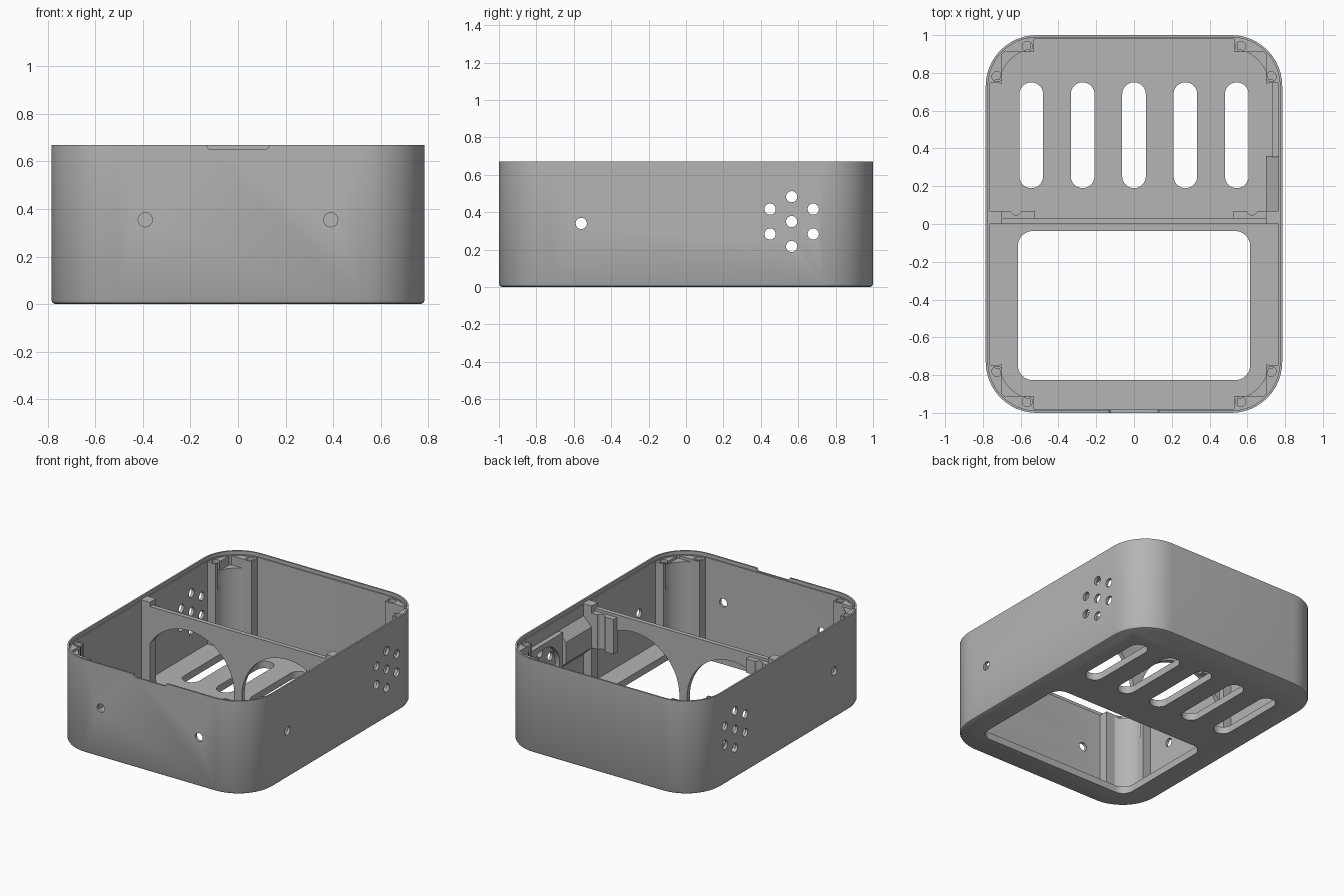
import bpy, bmesh, math
from mathutils import Vector

cube = bpy.data.objects.get("Cube")
if cube:
    bpy.data.objects.remove(cube)

HX, HY, R, TOP, FLOOR = 0.785, 1.0, 0.27, 0.67, 0.05
CX, CY = HX - R, HY - R          # centre of a rounded corner

grey = bpy.data.materials.new("matte_grey")
grey.use_nodes = True
grey.diffuse_color = (0.46, 0.46, 0.46, 1)
bsdf = grey.node_tree.nodes["Principled BSDF"]
bsdf.inputs["Base Color"].default_value = (0.46, 0.46, 0.46, 1)
bsdf.inputs["Roughness"].default_value = 0.7


def arc(cx, cy, r, a, b, n=12):
    steps = [math.radians(a + (b - a) * i / n) for i in range(n + 1)]
    return [(cx + r * math.cos(t), cy + r * math.sin(t)) for t in steps]


def rounded(hx, hy, r, cx=0, cy=0, n=12):
    pts = []
    for k, (sx, sy) in enumerate([(1, 1), (-1, 1), (-1, -1), (1, -1)]):
        pts += arc(cx + sx * (hx - r), cy + sy * (hy - r), r, 90 * k, 90 * k + 90, n)
    return pts


def loft(name, rings):
    """Closed solid through rings of 3D points with equal counts."""
    bm = bmesh.new()
    rows = [[bm.verts.new(p) for p in ring] for ring in rings]
    for a, b in zip(rows, rows[1:]):
        for i in range(len(a)):
            j = (i + 1) % len(a)
            bm.faces.new((a[i], a[j], b[j], b[i]))
    bm.faces.new(rows[0])
    bm.faces.new(rows[-1])
    bmesh.ops.remove_doubles(bm, verts=bm.verts, dist=1e-5)
    bmesh.ops.recalc_face_normals(bm, faces=bm.faces)
    mesh = bpy.data.meshes.new(name)
    bm.to_mesh(mesh)
    bm.free()
    mesh.materials.append(grey)
    obj = bpy.data.objects.new(name, mesh)
    bpy.context.collection.objects.link(obj)
    return obj


def prism(name, pts, lo, hi, axis="z"):
    """Extrude a 2D outline along an axis."""
    place = {"z": lambda u, v, w: (u, v, w),
             "y": lambda u, v, w: (u, w, v),
             "x": lambda u, v, w: (w, u, v)}[axis]
    return loft(name, [[place(u, v, w) for u, v in pts] for w in (lo, hi)])


def box(name, x0, x1, y0, y1, z0, z1):
    return prism(name, [(x0, y0), (x1, y0), (x1, y1), (x0, y1)], z0, z1)


def hole(u, v, r, lo, hi, axis, n=24):
    return prism("cutter", arc(u, v, r, 0, 360 - 360 / n, n - 1), lo, hi, axis)


def cut(obj, cutters):
    for c in cutters:
        c.hide_render = True
        mod = obj.modifiers.new("cut", "BOOLEAN")
        mod.operation, mod.solver, mod.object = "DIFFERENCE", "EXACT", c
    bpy.context.view_layer.update()
    deps = bpy.context.evaluated_depsgraph_get()
    mesh = bpy.data.meshes.new_from_object(obj.evaluated_get(deps))
    obj.modifiers.clear()
    obj.data = mesh
    for c in cutters:
        bpy.data.objects.remove(c)


def shell_ring(z, inset):
    return [(x, y, z) for x, y in rounded(HX - inset, HY - inset, R - inset)]


parts = []

# Case: tray with a softened bottom edge and a stepped rim
case = loft("case", [shell_ring(0, 0.016), shell_ring(0.005, 0.006),
                     shell_ring(0.016, 0), shell_ring(TOP, 0)])
cutters = [loft("cutter", [shell_ring(FLOOR, 0.02), shell_ring(0.8, 0.02)]),
           loft("cutter", [shell_ring(0.645, 0.012), shell_ring(0.81, 0.012)])]
# Floor opening and ventilation slots
cutters.append(prism("cutter", rounded(0.615, 0.395, 0.08, 0, -0.432), -0.1, 0.2))
for i in range(-2, 3):
    cutters.append(prism("cutter", rounded(0.0625, 0.28, 0.0624, i * 0.272, 0.47, 10), -0.1, 0.2))
# Side vents in a ring of six around one, plus single side holes
vents = [(0.565, 0.35)] + arc(0.565, 0.35, 0.133, 30, 330, 5)
for y, z in vents + [(-0.56, 0.34)]:
    cutters.append(hole(y, z, 0.03, -1, 1, "x"))
# Front screw holes and rim notch
for x in (-0.39, 0.39):
    cutters.append(hole(x, 0.355, 0.03, -1.2, -0.9, "y"))
cutters.append(prism("cutter", rounded(0.132, 0.05, 0.02, 0, 0.7, 5), -1.2, -0.9, "y"))
cut(case, cutters)
parts.append(case)

# Corner screw posts with a curved web between each pair
for side_x, left_right in ((1, "left"), (-1, "right")):
    for side_y, end in ((1, "back"), (-1, "front")):
        def flip(pts):
            return [(side_x * x, side_y * y) for x, y in pts]
        outline = [(0.53, 0.91), (0.70, 0.91), (0.70, 0.745)] + arc(CX, CY, 0.259, 3.5, 86.5)
        post = prism(f"{end}_{left_right}_screw_posts", flip(outline), 0.03, 0.64)
        cut(post, [hole(x, y, 0.027, 0.45, 0.7, "z")
                   for x, y in flip([(0.565, 0.94), (0.725, 0.78)])])
        web_line = arc(CX, CY, 0.198, 80, 10) + arc(CX, CY, 0.256, 6, 84)
        web = prism(f"{end}_{left_right}_corner_web", flip(web_line), 0.03,
                    0.575 if side_y > 0 else 0.62)
        parts += [post, web]

# Dividing wall with two large round openings down to the floor
divider = box("divider_wall", -0.77, 0.77, 0.0, 0.032, 0.03, 0.62)
cut(divider, [prism("cutter",
                    [(s * x, z) for x, z in [(0.755, FLOOR), (0.755, 0.17)][:1]
                     + arc(0.39, 0.17, 0.36, -19, 199, 40) + [(0.025, FLOOR)]],
                    -0.1, 0.1, "y") for s in (1, -1)])
parts.append(divider)

# Divider end posts and grooved guide tabs
for s, side, low in ((1, "left", 0.35), (-1, "right", 0.5)):
    x0, x1 = sorted((s * 0.70, s * 0.772))
    parts.append(box(f"divider_{side}_end_post", x0, x1, 0, 0.07, 0.03, 0.65))
    x0, x1 = sorted((s * 0.525, s * 0.71))
    tab = box(f"divider_{side}_guide_tab", x0, x1, 0.02, 0.07, low, 0.6)
    cut(tab, [hole(s * 0.625, 0.078, 0.03, 0.2, 0.8, "z")])
    parts.append(tab)

# Sloped ledge and vent surround on the left inner wall
ledge = prism("left_wall_ledge", [(0.70, 0.35), (0.772, 0.28), (0.772, 0.57), (0.70, 0.5)],
              0.06, 0.36, "y")
surround = box("vent_surround", 0.73, 0.772, 0.355, 0.75, 0.03, 0.56)
cut(surround, [hole(0.565, 0.35, 0.175, 0.6, 0.9, "x", 40)])
parts += [ledge, surround]

# Smooth shading that keeps the hard edges
bpy.ops.object.select_all(action="DESELECT")
for p in parts:
    p.select_set(True)
bpy.context.view_layer.objects.active = case
bpy.ops.object.shade_smooth_by_angle(angle=math.radians(30))
